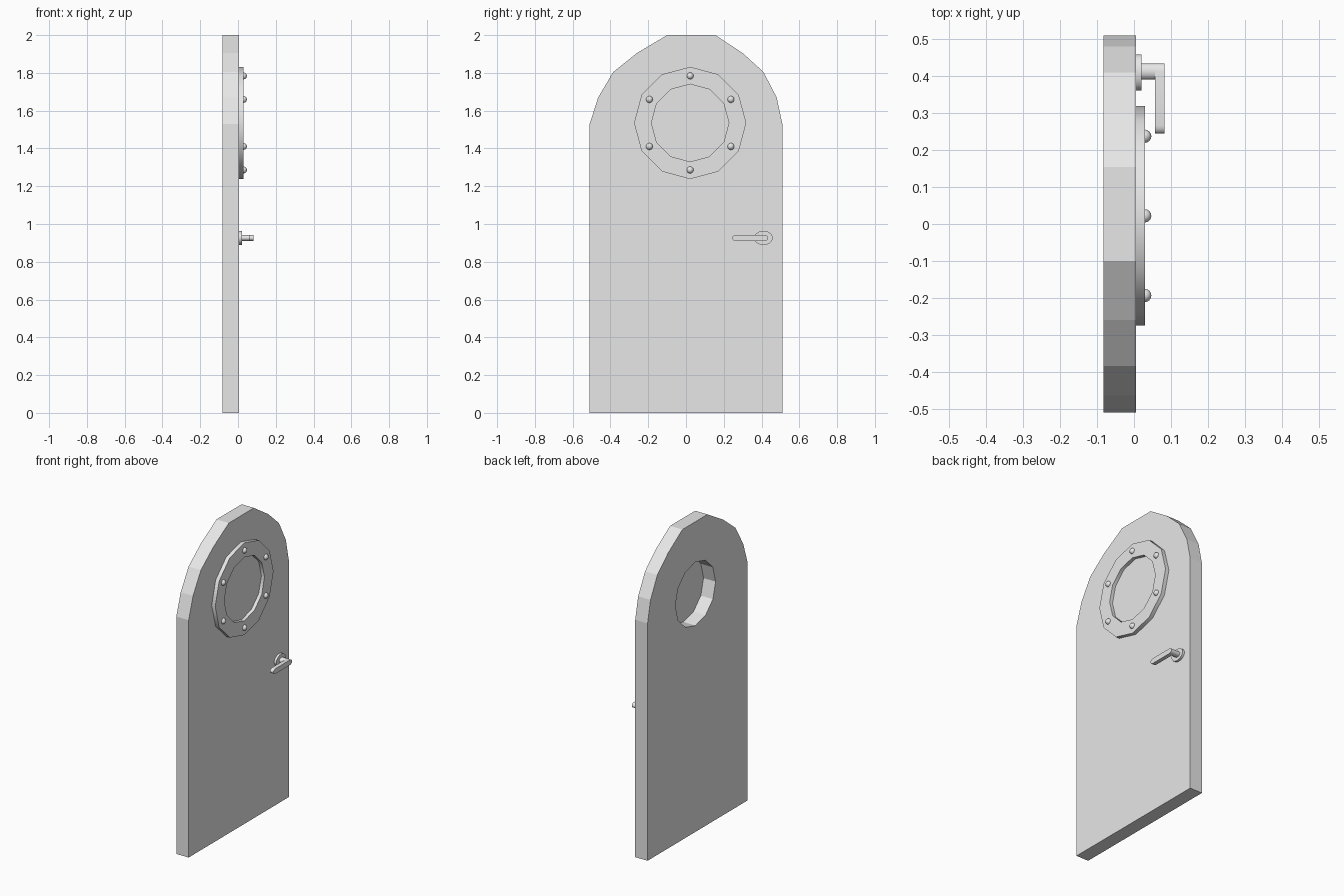
import bpy, bmesh
from math import sin, cos, pi, radians
from mathutils import Matrix

cube = bpy.data.objects.get("Cube")
if cube:
    bpy.data.objects.remove(cube, do_unlink=True)

grey = bpy.data.materials.new("light_grey")
grey.use_nodes = True
grey.diffuse_color = (0.8, 0.8, 0.8, 1)
grey.node_tree.nodes["Principled BSDF"].inputs["Base Color"].default_value = (0.8, 0.8, 0.8, 1)

# Turns a flat drawing (across, up) to stand in the y-z plane with depth along x
STAND = Matrix(((0, 0, 1, 0), (1, 0, 0, 0), (0, 1, 0, 0), (0, 0, 0, 1)))


def finish(name, bm, smooth):
    mesh = bpy.data.meshes.new(name)
    bm.to_mesh(mesh)
    bm.free()
    obj = bpy.data.objects.new(name, mesh)
    bpy.context.collection.objects.link(obj)
    mesh.materials.clear()
    mesh.materials.append(grey)
    bpy.ops.object.select_all(action='DESELECT')
    obj.select_set(True)
    bpy.context.view_layer.objects.active = obj
    if smooth:
        bpy.ops.object.shade_smooth_by_angle(angle=radians(smooth))
    else:
        bpy.ops.object.shade_flat()
    return obj


def plate(name, loops, back, front, smooth=0):
    """Extrude closed outlines from x=back to x=front; inner outlines are holes."""
    curve = bpy.data.curves.new(name + "_outline", 'CURVE')
    curve.dimensions = '2D'
    curve.fill_mode = 'BOTH'
    curve.extrude = (front - back) / 2
    for loop in loops:
        spline = curve.splines.new('POLY')
        spline.points.add(len(loop) - 1)
        for point, (y, z) in zip(spline.points, loop):
            point.co = (y, z, 0, 1)
        spline.use_cyclic_u = True
    temp = bpy.data.objects.new(name + "_outline", curve)
    bpy.context.collection.objects.link(temp)
    flat = bpy.data.meshes.new_from_object(temp.evaluated_get(bpy.context.evaluated_depsgraph_get()))
    bm = bmesh.new()
    bm.from_mesh(flat)
    bpy.data.objects.remove(temp, do_unlink=True)
    bpy.data.curves.remove(curve)
    bpy.data.meshes.remove(flat)
    bmesh.ops.remove_doubles(bm, verts=bm.verts, dist=1e-5)
    bmesh.ops.dissolve_limit(bm, angle_limit=radians(1), verts=bm.verts, edges=bm.edges)
    bmesh.ops.recalc_face_normals(bm, faces=bm.faces)
    bm.transform(Matrix.Translation(((front + back) / 2, 0, 0)) @ STAND)
    return finish(name, bm, smooth)


def ellipse(cy, cz, ry, rz, sides):
    turn = [2 * pi * i / sides for i in range(sides)]
    return [(cy + ry * sin(a), cz + rz * cos(a)) for a in turn]


# Arched door slab with a round opening
WY, WZ = 0.022, 1.535
FACE = 0.005
arch = [(-0.51, 0), (0.51, 0), (0.51, 1.53), (0.48, 1.67), (0.41, 1.805), (0.30, 1.905),
        (0.155, 2.0), (-0.10, 2.0), (-0.26, 1.905), (-0.385, 1.805), (-0.465, 1.67), (-0.51, 1.53)]
opening = ellipse(WY, WZ, 0.205, 0.205, 12)
plate("door_slab", [arch, opening], -0.083, FACE)

# Porthole ring and pane
plate("window_ring", [ellipse(WY, WZ, 0.297, 0.297, 12), opening], FACE, 0.03, 32)
plate("window_pane", [opening], 0.003, 0.008)

# Round bolts on the ring
for i, (y, z) in enumerate(ellipse(WY, WZ, 0.249, 0.249, 6)):
    bm = bmesh.new()
    bmesh.ops.create_uvsphere(bm, u_segments=16, v_segments=10, radius=0.018,
                              matrix=Matrix.Translation((0.029, y, z)))
    finish(f"ring_bolt_{i + 1}", bm, 40)

# Handle: oval rosette, stem and round-ended lever
HZ = 0.926
plate("handle_rosette", [ellipse(0.41, HZ, 0.049, 0.0375, 24)], FACE, 0.02, 32)
plate("handle_stem", [ellipse(0.413, HZ, 0.022, 0.0165, 16)], 0.02, 0.058, 32)
lever = []
for centre, side in ((0.413, 1), (0.267, -1)):
    for i in range(9):
        a = pi * i / 8
        lever.append((centre + side * 0.022 * sin(a), HZ + side * 0.0165 * cos(a)))
plate("handle_lever", [lever], 0.057, 0.082, 32)
